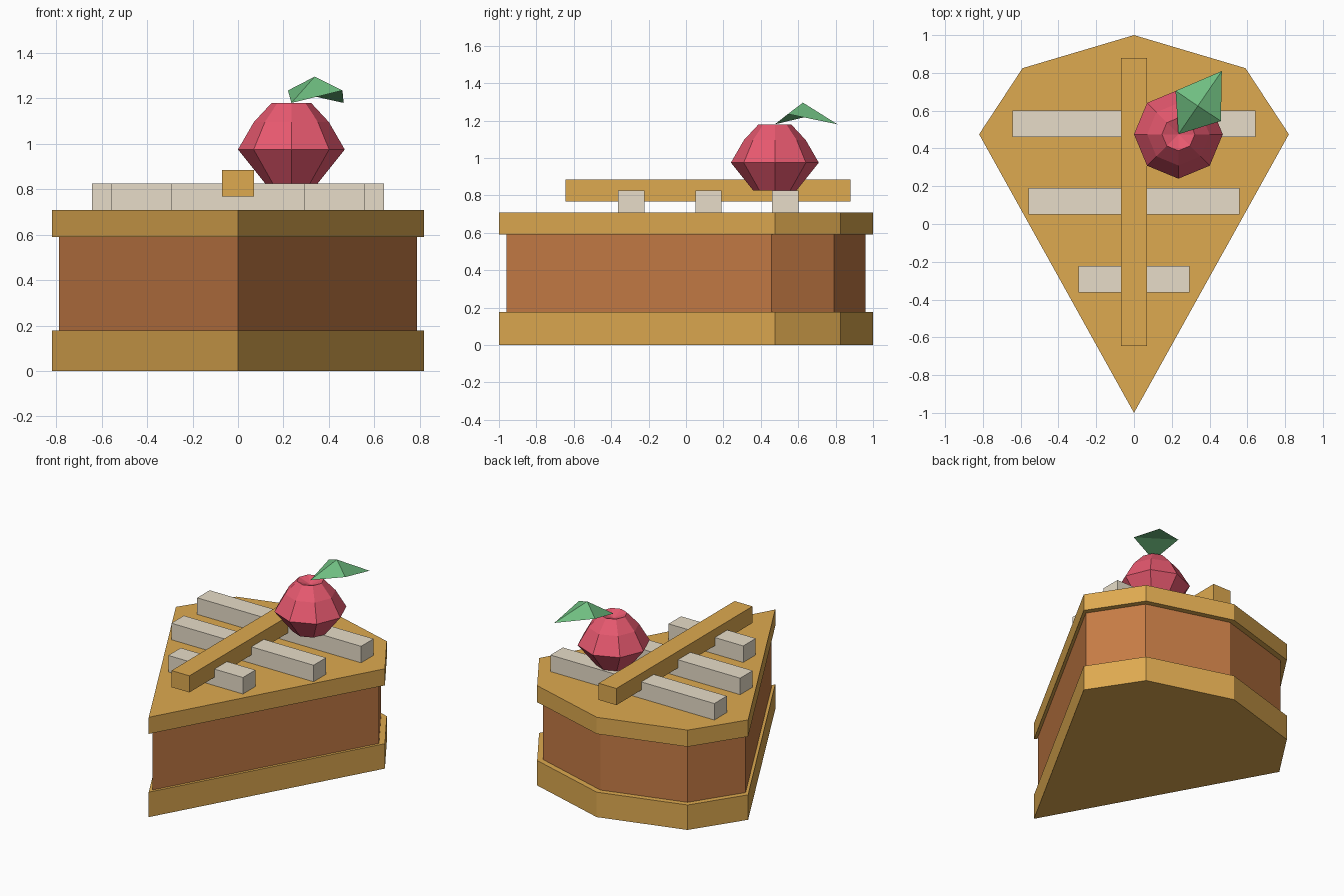
import bpy
import math

if "Cube" in bpy.data.objects:
    bpy.data.objects.remove(bpy.data.objects["Cube"])


def material(name, rgb):
    m = bpy.data.materials.new(name)
    m.diffuse_color = (*rgb, 1)
    m.use_nodes = True
    m.node_tree.nodes["Principled BSDF"].inputs["Base Color"].default_value = m.diffuse_color
    return m


CRUST = material("crust", (0.73, 0.40, 0.08))
FILLING = material("filling", (0.56, 0.20, 0.06))
CREAM = material("cream", (0.80, 0.72, 0.58))
CHERRY = material("cherry", (0.80, 0.10, 0.16))
LEAF = material("leaf", (0.16, 0.52, 0.22))


def mesh_object(name, verts, faces, mat):
    mesh = bpy.data.meshes.new(name)
    mesh.from_pydata(verts, [], faces)
    mesh.materials.append(mat)
    obj = bpy.data.objects.new(name, mesh)
    bpy.context.collection.objects.link(obj)
    return obj


def stack(name, rings, mat):
    """Join equal-sized rings of points from bottom to top, with end caps."""
    n = len(rings[0])
    verts = [p for ring in rings for p in ring]
    faces = [tuple(reversed(range(n)))]
    for r in range(len(rings) - 1):
        for i in range(n):
            j = (i + 1) % n
            faces.append((r * n + i, r * n + j, (r + 1) * n + j, (r + 1) * n + i))
    faces.append(tuple(range(len(verts) - n, len(verts))))
    return mesh_object(name, verts, faces, mat)


def prism(name, outline, z0, z1, mat):
    return stack(name, [[(x, y, z) for x, y in outline] for z in (z0, z1)], mat)


def box(name, x0, x1, y0, y1, z0, z1, mat):
    return prism(name, [(x0, y0), (x1, y0), (x1, y1), (x0, y1)], z0, z1, mat)


# Slice layers
right = [(0.82, 0.475), (0.59, 0.825)]
outline = [(0, -1), *right, (0, 1), *[(-x, y) for x, y in reversed(right)]]
inner = [(x * 0.96, y * 0.96) for x, y in outline]
prism("bottom_crust", outline, 0, 0.177, CRUST)
prism("filling", inner, 0.177, 0.59, FILLING)
prism("top_crust", outline, 0.59, 0.708, CRUST)

# Lattice strips: three across, one lengthwise
for i, (half, y) in enumerate([(0.293, -0.293), (0.558, 0.12), (0.643, 0.531)]):
    box(f"cream_strip_{i + 1}", -half, half, y - 0.07, y + 0.07, 0.708, 0.825, CREAM)
box("long_crust_strip", -0.07, 0.07, -0.645, 0.88, 0.767, 0.885, CRUST)

# Cherry: eight-sided, with a dimple on top
cx, cy = 0.235, 0.475
profile = [(0.115, 0.825), (0.235, 0.975), (0.165, 1.096), (0.087, 1.18), (0.004, 1.15)]
stack("cherry", [[(cx + r * math.cos(a * math.pi / 4), cy + r * math.sin(a * math.pi / 4), z)
                  for a in range(8)] for r, z in profile], CHERRY)

# Leaf: raised peak over a folded underside
leaf = [(0.235, 0.475, 1.18), (0.46, 0.545, 1.235), (0.465, 0.81, 1.18),
        (0.22, 0.705, 1.235), (0.338, 0.625, 1.296)]
mesh_object("leaf", leaf, [(0, 1, 4), (1, 2, 4), (2, 3, 4), (3, 0, 4),
                           (0, 3, 1), (1, 3, 2)], LEAF)
